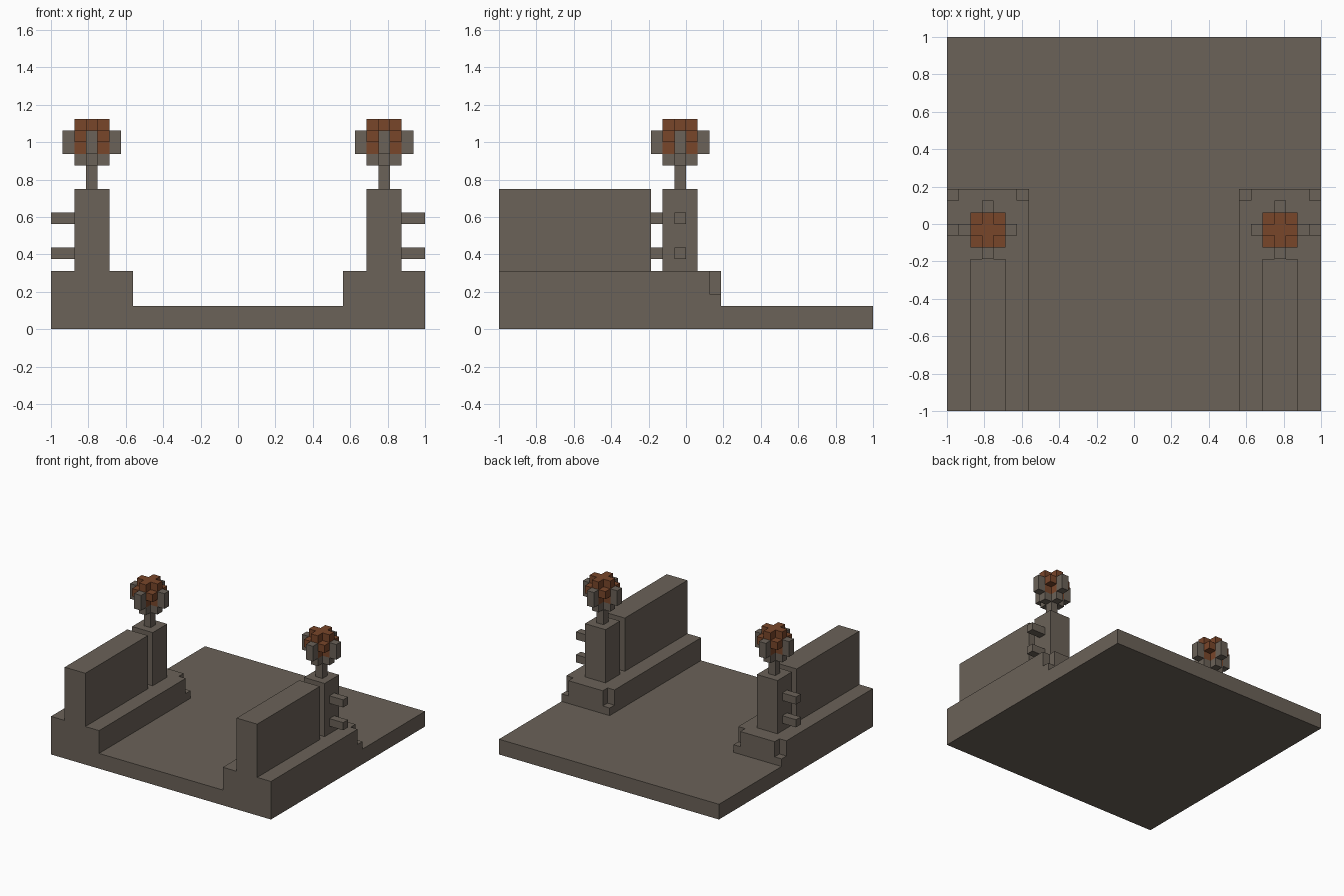
import bpy
import bmesh
from mathutils import Vector

cube = bpy.data.objects.get("Cube")
if cube:
    bpy.data.objects.remove(cube, do_unlink=True)

U = 1 / 16                      # one grid unit
CX, CY = 12.5 * U, -0.5 * U     # pillar axis


def material(name, rgb):
    m = bpy.data.materials.new(name)
    m.diffuse_color = (*rgb, 1)
    m.use_nodes = True
    bsdf = m.node_tree.nodes["Principled BSDF"]
    bsdf.inputs["Base Color"].default_value = (*rgb, 1)
    bsdf.inputs["Roughness"].default_value = 0.9
    return m


STONE = material("warm grey stone", (0.147, 0.122, 0.098))
FLAME = material("burnt orange", (0.191, 0.061, 0.023))


def finish(name, bm, mat, mirror=True):
    bmesh.ops.recalc_face_normals(bm, faces=bm.faces)
    mesh = bpy.data.meshes.new(name)
    bm.to_mesh(mesh)
    bm.free()
    mesh.materials.append(mat)
    ob = bpy.data.objects.new(name, mesh)
    bpy.context.collection.objects.link(ob)
    if mirror:
        mod = ob.modifiers.new("Mirror", 'MIRROR')
        mod.use_mirror_merge = False
    return ob


def prism(bm, outline, z0, z1):
    """Extrude an xy outline, in grid units, from z0 to z1."""
    face = bm.faces.new([bm.verts.new((x * U, y * U, z0 * U)) for x, y in outline])
    top = bmesh.ops.extrude_face_region(bm, geom=[face])
    verts = [g for g in top["geom"] if isinstance(g, bmesh.types.BMVert)]
    bmesh.ops.translate(bm, verts=verts, vec=(0, 0, (z1 - z0) * U))


def box(bm, x0, x1, y0, y1, z0, z1):
    prism(bm, [(x0, y0), (x1, y0), (x1, y1), (x0, y1)], z0, z1)


def blocks(bm, cells):
    """Join unit blocks around the pillar axis, keeping only exposed faces."""
    cells = set(cells)
    origin = Vector((CX, CY, 0.5 * U))
    for c in cells:
        for axis in range(3):
            for sign in (-1, 1):
                n = [0, 0, 0]
                n[axis] = sign
                if tuple(a + b for a, b in zip(c, n)) in cells:
                    continue
                u, v = Vector((0, 0, 0)), Vector((0, 0, 0))
                u[(axis + 1) % 3] = 0.5
                v[(axis + 2) % 3] = 0.5 * sign
                mid = Vector(c) + Vector(n) * 0.5
                corners = (mid - u - v, mid + u - v, mid + u + v, mid - u + v)
                bm.faces.new([bm.verts.new(origin + p * U) for p in corners])
    bmesh.ops.remove_doubles(bm, verts=bm.verts, dist=1e-5)


# Floor slab
bm = bmesh.new()
box(bm, -16, 16, -16, 16, 0, 2)
finish("floor_slab", bm, STONE, mirror=False)

# Plinth with a notched rear end
bm = bmesh.new()
box(bm, 9, 16, -16, 3, 2, 3)
finish("plinth_base", bm, STONE)
bm = bmesh.new()
prism(bm, [(9, -16), (16, -16), (16, 2), (15, 2), (15, 3), (10, 3), (10, 2), (9, 2)], 3, 5)
finish("plinth_top", bm, STONE)

# Wall and end pillar
bm = bmesh.new()
box(bm, 11, 14, -16, -3, 5, 12)
finish("side_wall", bm, STONE)
bm = bmesh.new()
box(bm, 11, 14, -2, 1, 5, 12)
finish("pillar", bm, STONE)

# Pegs: outward rails and links from pillar to wall
outer, links = bmesh.new(), bmesh.new()
for z in (6, 9):
    box(outer, 14, 16, -1, 0, z, z + 1)
    box(links, 12, 13, -3, -2, z, z + 1)
finish("outer_pegs", outer, STONE)
finish("wall_links", links, STONE)

# Torch: stem, cup, four holders and the flame
bm = bmesh.new()
box(bm, 12, 13, -1, 0, 12, 14)
finish("torch_stem", bm, STONE)

PLUS = [(0, 0), (1, 0), (-1, 0), (0, 1), (0, -1)]
SQUARE = [(x, y) for x in (-1, 0, 1) for y in (-1, 0, 1)]

bm = bmesh.new()
blocks(bm, [(x, y, 14) for x, y in PLUS])
finish("torch_cup", bm, STONE)

bm = bmesh.new()
blocks(bm, [(2 * x, 2 * y, z) for x, y in PLUS[1:] for z in (15, 16)])
finish("torch_holders", bm, STONE)

bm = bmesh.new()
layers = ((15, PLUS), (16, SQUARE), (17, PLUS))
blocks(bm, [(x, y, z) for z, layer in layers for x, y in layer])
finish("torch_flame", bm, FLAME)
